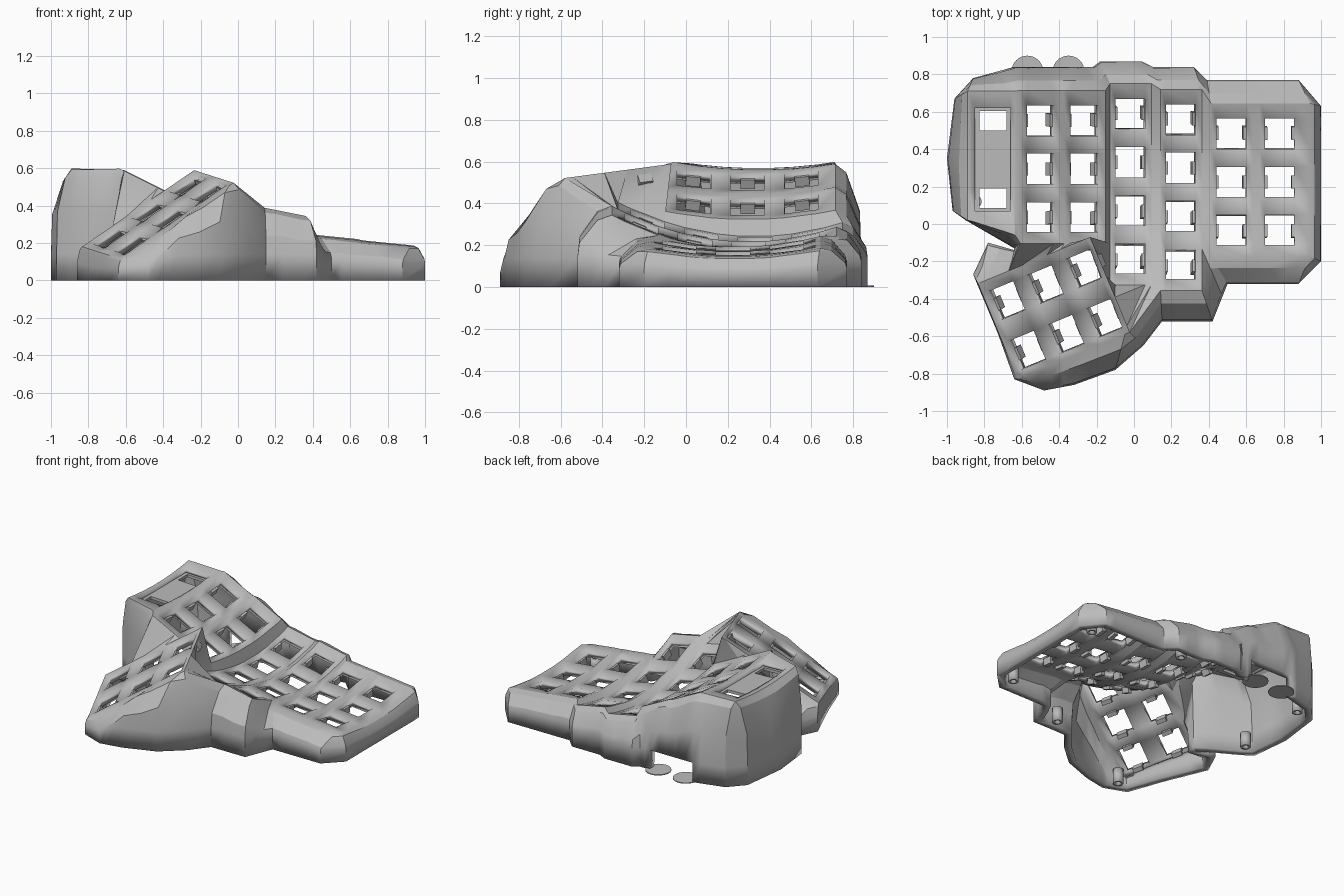
import bpy, bmesh, math
from mathutils import Vector, Matrix

cube = bpy.data.objects.get("Cube")
if cube:
    bpy.data.objects.remove(cube)

GREY = (0.5, 0.5, 0.5, 1)
mat = bpy.data.materials.new("case grey")
mat.use_nodes = True
mat.diffuse_color = GREY
mat.node_tree.nodes["Principled BSDF"].inputs["Base Color"].default_value = GREY


def finish(bm, name):
    mesh = bpy.data.meshes.new(name)
    bm.to_mesh(mesh)
    bm.free()
    ob = bpy.data.objects.new(name, mesh)
    bpy.context.collection.objects.link(ob)
    mesh.materials.append(mat)
    return ob


def smooth(ob):
    bpy.ops.object.select_all(action='DESELECT')
    ob.select_set(True)
    bpy.context.view_layer.objects.active = ob
    bpy.ops.object.shade_smooth_by_angle(angle=math.radians(25))


bm = bmesh.new()
holes = []
sockets = []


def face(*vs):
    vs = list(dict.fromkeys(vs))
    return bm.faces.new(vs) if len(vs) > 2 else None


def key_hole(f):
    """Mark a face as a key opening and remember its centre and axes."""
    holes.append(f)
    a, b, c, d = [v.co.copy() for v in f.verts]
    sockets.append(((a + b + c + d) / 4, (d + c - a - b) / 2, (a + d - b - c) / 2))


def stitch(a, b):
    """Fill the gap between two vertex chains with triangles."""
    i = j = 0
    while i < len(a) - 1 or j < len(b) - 1:
        if j == len(b) - 1 or (i < len(a) - 1 and (i + 1) / len(a) <= (j + 1) / len(b)):
            face(a[i], a[i + 1], b[j])
            i += 1
        else:
            face(a[i], b[j + 1], b[j])
            j += 1


# Finger columns: centre x, middle row y, base z, side tilt, bowl curve, half hole, rows
COLUMNS = [
    (-0.50, 0.295, 0.50, -0.50, 0.20, 0.072, 3),
    (-0.265, 0.295, 0.38, -0.50, 0.25, 0.075, 3),
    (-0.02, 0.33, 0.22, -0.20, 0.38, 0.08, 4),
    (0.25, 0.30, 0.195, -0.20, 0.40, 0.08, 4),
    (0.52, 0.225, 0.18, -0.10, 0.30, 0.08, 3),
    (0.78, 0.225, 0.16, -0.10, 0.24, 0.08, 3),
]
PANEL_X, PANEL_Y, PANEL_Z, PANEL_TILT = -0.755, 0.345, 0.565, -0.03
lines = []


def add_line(x, ys, xc, yc, z, tilt, curve):
    lines.append([bm.verts.new((x, y, z + tilt * (x - xc) + curve * (y - yc) ** 2)) for y in ys])


# Display panel lines, then four lines per key column
panel_ys = [0.71] + [0.62 - 0.11 * i for i in range(6)]
for x, front in ((-0.89, 0.02), (-0.85, 0.01), (-0.66, -0.05), (-0.635, -0.06)):
    add_line(x, panel_ys + [front], PANEL_X, PANEL_Y, PANEL_Z, PANEL_TILT, 0.22)
for xc, yc, z, tilt, curve, half, rows in COLUMNS:
    ys = [yc + 0.42]
    for r in range(rows):
        mid = yc + 0.257 * (1 - r)
        ys += [mid + 0.081, mid - 0.081]
    ys.append(ys[-1] - 0.06)
    edge_r = 0.16 if xc > 0.7 else 0.113
    for dx in (-0.108, -half, half, edge_r):
        add_line(xc + dx, ys, xc, yc, z, tilt, curve)
for c in range(len(lines) - 1):
    left, right = lines[c], lines[c + 1]
    for r in range(min(len(left), len(right)) - 1):
        f = face(left[r], left[r + 1], right[r + 1], right[r])
        if c == 1 and 1 <= r <= 5:
            holes.append(f)
        elif c > 3 and c % 4 == 1 and r % 2 == 1 and r < len(left) - 2:
            key_hole(f)

# Thumb cluster: tilted lattice of three by two keys
U, V = Vector((0.205, 0.085, 0.14)), Vector((0.11, -0.265, -0.035))
us = [-0.48, -0.32, 0.32, 0.68, 1.32, 1.68, 2.32, 2.44]
vs = [-0.5, -0.29, 0.29, 0.71, 1.29, 1.42]
thumb = [[bm.verts.new(Vector((-0.68, -0.41, 0.23)) + U * u + V * v) for v in vs] for u in us]
for i in range(7):
    for j in range(5):
        f = face(thumb[i][j], thumb[i][j + 1], thumb[i + 1][j + 1], thumb[i + 1][j])
        if i % 2 and j % 2:
            key_hole(f)

# Webs joining the thumb cluster to the finger columns
stitch([t[0] for t in thumb[2:]], [ln[7] for ln in lines[4:13]])
stitch(thumb[-1], lines[12][7:] + [ln[9] for ln in lines[13:17]])

# Outer rim of the top surface, in clockwise order
edges = {e for e in bm.edges if e.is_boundary}
start = lines[-1][0]
loop, prev = [start], None
while True:
    e = next(e for e in loop[-1].link_edges if e in edges and e is not prev)
    prev, nxt = e, e.other_vert(loop[-1])
    if nxt is start:
        break
    loop.append(nxt)
area = sum(p.co.x * q.co.y - q.co.x * p.co.y for p, q in zip(loop, loop[1:] + loop[:1]))
if area > 0:
    loop.reverse()

# Wall anchors: rim vertex and the foot below it
T, L = thumb, lines
ANCHORS = [
    (L[-1][0], 0.88, 0.77), (L[-1][0], 1.0, 0.63),
    (L[-1][7], 1.0, -0.2), (L[-1][7], 0.88, -0.32),
    (L[20][7], 0.5, -0.32), (L[19][9], 0.42, -0.52),
    (L[16][9], 0.15, -0.52), (T[7][5], 0.05, -0.65),
    (T[6][5], -0.1, -0.78), (T[4][5], -0.32, -0.86),
    (T[1][5], -0.48, -0.89), (T[0][5], -0.64, -0.83),
    (T[0][3], -0.73, -0.58), (T[0][0], -0.86, -0.27),
    (T[0][0], -0.78, -0.1), (T[2][0], -0.64, -0.14),
    (L[4][7], -0.64, -0.13), (L[0][7], -0.9, 0.02),
    (L[0][7], -0.97, 0.07), (L[0][4], -1.0, 0.35),
    (L[0][0], -0.96, 0.67), (L[0][0], -0.86, 0.78),
    (L[4][0], -0.64, 0.84), (L[9][0], -0.3, 0.84),
    (L[11][0], -0.22, 0.84), (L[12][0], -0.18, 0.87),
    (L[15][0], 0.04, 0.87), (L[16][0], 0.1, 0.84),
    (L[19][0], 0.32, 0.84), (L[20][0], 0.39, 0.77),
]
feet = []
for k, (va, ax, ay) in enumerate(ANCHORS):
    vb, bx, by = ANCHORS[(k + 1) % len(ANCHORS)]
    ia = loop.index(va)
    n = (loop.index(vb) - ia) % len(loop)
    if n == 0:
        feet.append((vb, Vector((bx, by, 0))))
    for s in range(1, n + 1):
        feet.append((loop[(ia + s) % len(loop)], Vector((ax, ay, 0)).lerp(Vector((bx, by, 0)), s / n)))

# Skirt: shoulder rings that steepen down to the floor
chains = []
for top, foot in feet:
    chain = [top]
    for out, level in ((0.42, 0.93), (0.94, 0.62), (1, None), (1, 0)):
        p = top.co.lerp(foot, out)
        p.z = min(0.14, 0.5 * top.co.z) if level is None else top.co.z * level
        chain.append(bm.verts.new(p))
    chains.append(chain)
for a, b in zip(chains, chains[1:] + chains[:1]):
    for r in range(4):
        f = face(a[r], a[r + 1], b[r + 1], b[r])
        mid = f.calc_center_median()
        # Socket opening in the back wall
        if r == 3 and mid.y > 0.8 and -0.64 < mid.x < -0.3:
            holes.append(f)

bmesh.ops.recalc_face_normals(bm, faces=bm.faces[:])
if holes[0].normal.z < 0:
    bmesh.ops.reverse_faces(bm, faces=bm.faces[:])
bmesh.ops.delete(bm, geom=holes, context='FACES_ONLY')
case = finish(bm, "case_shell")
mod = case.modifiers.new("thickness", 'SOLIDIFY')
mod.thickness = 0.05
mod.offset = -1
smooth(case)

# Switch clips: a small block under each side of every key opening
bm = bmesh.new()
for centre, across, along in sockets:
    x, y = across.normalized(), along.normalized()
    z = x.cross(y).normalized()
    turn = Matrix((x, y, z)).transposed()
    for side in (-1, 1):
        at = centre + x * side * across.length / 2 - z * 0.045
        for v in bmesh.ops.create_cube(bm, size=1)["verts"]:
            v.co = at + turn @ Vector((v.co.x * 0.03, v.co.y * 0.07, v.co.z * 0.05))
finish(bm, "switch_clips")

# Recessed display tray: centre plate with rails around two openings
bm = bmesh.new()
for x, y, sx, sy in ((0, 0, 0.19, 0.31), (-0.085, 0, 0.025, 0.58), (0.085, 0, 0.025, 0.58),
                     (0, 0.275, 0.19, 0.03), (0, -0.275, 0.19, 0.03)):
    for v in bmesh.ops.create_cube(bm, size=1)["verts"]:
        v.co = Vector((v.co.x * sx + x, v.co.y * sy + y, v.co.z * 0.02))
tray = finish(bm, "display_tray")
tray.location = (PANEL_X, PANEL_Y, PANEL_Z - 0.025)
tray.rotation_euler.y = math.atan(-PANEL_TILT)

# Socket discs on the floor behind the case
for i, x in enumerate((-0.57, -0.35)):
    bm = bmesh.new()
    bmesh.ops.create_cone(bm, cap_ends=True, segments=32, radius1=0.085, radius2=0.085, depth=0.006)
    disc = finish(bm, f"socket_disc_{i + 1}")
    disc.location = (x, 0.815, 0.003)

# Hollow screw posts inside the wall
for i, (x, y) in enumerate(((0.88, 0.62), (0.86, -0.2), (0.3, -0.42), (-0.52, -0.78),
                            (-0.85, 0.12), (-0.82, 0.68), (0.22, 0.74))):
    bm = bmesh.new()
    bmesh.ops.create_cone(bm, cap_ends=False, segments=20, radius1=0.035, radius2=0.035, depth=0.1)
    post = finish(bm, f"screw_post_{i + 1}")
    post.location = (x, y, 0.05)
    post.modifiers.new("bore", 'SOLIDIFY').thickness = 0.015
    smooth(post)
